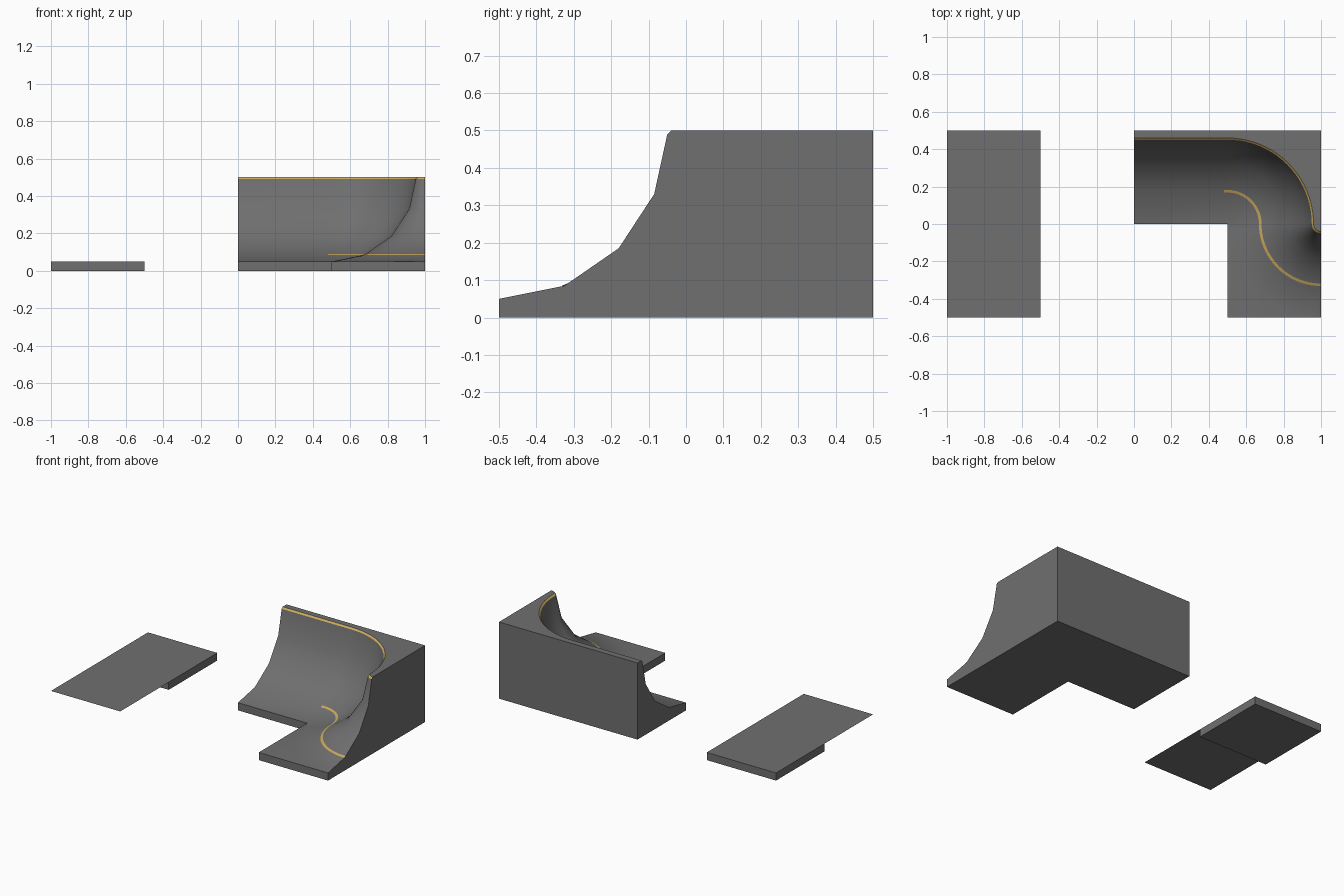
import bpy, bmesh, math

if "Cube" in bpy.data.objects:
    bpy.data.objects.remove(bpy.data.objects["Cube"])

def material(name, rgb):
    m = bpy.data.materials.new(name)
    m.diffuse_color = (*rgb, 1)
    m.use_nodes = True
    m.node_tree.nodes["Principled BSDF"].inputs["Base Color"].default_value = m.diffuse_color
    return m

GREY = material("concrete grey", (0.16, 0.16, 0.16))
GOLD = material("gold edging", (0.60, 0.40, 0.11))

# ramp cross-section: (distance from the low edge, height)
PROFILE = [(0, .05), (.175, .085), (.32, .185), (.415, .33), (.45, .49), (.46, .50)]
SEG = 20

def path(d, z, straight=0.0):
    """S-shaped run at distance d: straight, inner turn, then outer turn."""
    pts = [(straight, d, z)]
    for i in range(SEG + 1):
        a = math.pi / 2 * (1 - i / SEG)
        pts.append((.5 + d * math.cos(a), d * math.sin(a), z))
    for i in range(1, SEG + 1):
        a = math.pi + math.pi / 2 * i / SEG
        pts.append((1 + (.5 - d) * math.cos(a), (.5 - d) * math.sin(a), z))
    return pts

def add_face(bm, pts, mat=0):
    f = bm.faces.new([bm.verts.new(p) for p in pts])
    f.material_index = mat

def add_strip(bm, a, b, mat=0):
    for i in range(len(a) - 1):
        add_face(bm, [a[i], a[i + 1], b[i + 1], b[i]], mat)

def finish(bm, name, mats, smooth=False, closed=True):
    bmesh.ops.remove_doubles(bm, verts=bm.verts, dist=1e-5)
    if closed:
        bmesh.ops.recalc_face_normals(bm, faces=bm.faces)
    me = bpy.data.meshes.new(name)
    bm.to_mesh(me)
    bm.free()
    ob = bpy.data.objects.new(name, me)
    bpy.context.collection.objects.link(ob)
    for m in mats:
        me.materials.append(m)
    if smooth:
        bpy.ops.object.select_all(action='DESELECT')
        ob.select_set(True)
        bpy.context.view_layer.objects.active = ob
        bpy.ops.object.shade_smooth_by_angle(angle=math.radians(32))
    return ob

# curved ramp: swept surface, gold on the topmost band
bm = bmesh.new()
rows = [path(d, z) for d, z in PROFILE]
for k in range(len(rows) - 1):
    add_strip(bm, rows[k], rows[k + 1], 1 if k == len(rows) - 2 else 0)
# deck and low floor corner
add_face(bm, rows[-1] + [(1, .5, .5), (0, .5, .5)])
add_face(bm, rows[0][SEG + 1:] + [(.5, -.5, .05)])
# end walls
add_face(bm, [r[0] for r in rows] + [(0, .5, .5), (0, .5, 0), (0, 0, 0)])
add_face(bm, [r[-1] for r in rows] + [(1, .5, .5), (1, .5, 0), (1, -.5, 0)])
# back wall, low front walls and L-shaped underside
add_face(bm, [(0, .5, 0), (1, .5, 0), (1, .5, .5), (0, .5, .5)])
outline = [(0, 0), (.5, 0), (.5, -.5), (1, -.5)]
add_strip(bm, [(x, y, 0) for x, y in outline], [(x, y, .05) for x, y in outline])
add_face(bm, [(x, y, 0) for x, y in outline] + [(1, .5, 0), (0, .5, 0)])
finish(bm, "curved_ramp", [GREY, GOLD], smooth=True)

# thin gold line low on the curved part of the ramp
bm = bmesh.new()
add_strip(bm, path(.182, .0908, .48), path(.168, .0846, .48))
finish(bm, "low_gold_line", [GOLD], closed=False)

# flat slab: short box with a thin top sheet reaching forward
bm = bmesh.new()
base = [(-1, 0), (-.5, 0), (-.5, .5), (-1, .5)]
for z in (0, .05):
    add_face(bm, [(x, y, z) for x, y in base])
ring = base + base[:1]
add_strip(bm, [(x, y, 0) for x, y in ring], [(x, y, .05) for x, y in ring])
finish(bm, "flat_slab", [GREY])

bm = bmesh.new()
add_face(bm, [(-1, -.5, .05), (-.5, -.5, .05), (-.5, 0, .05), (-1, 0, .05)])
finish(bm, "slab_sheet", [GREY], closed=False)
